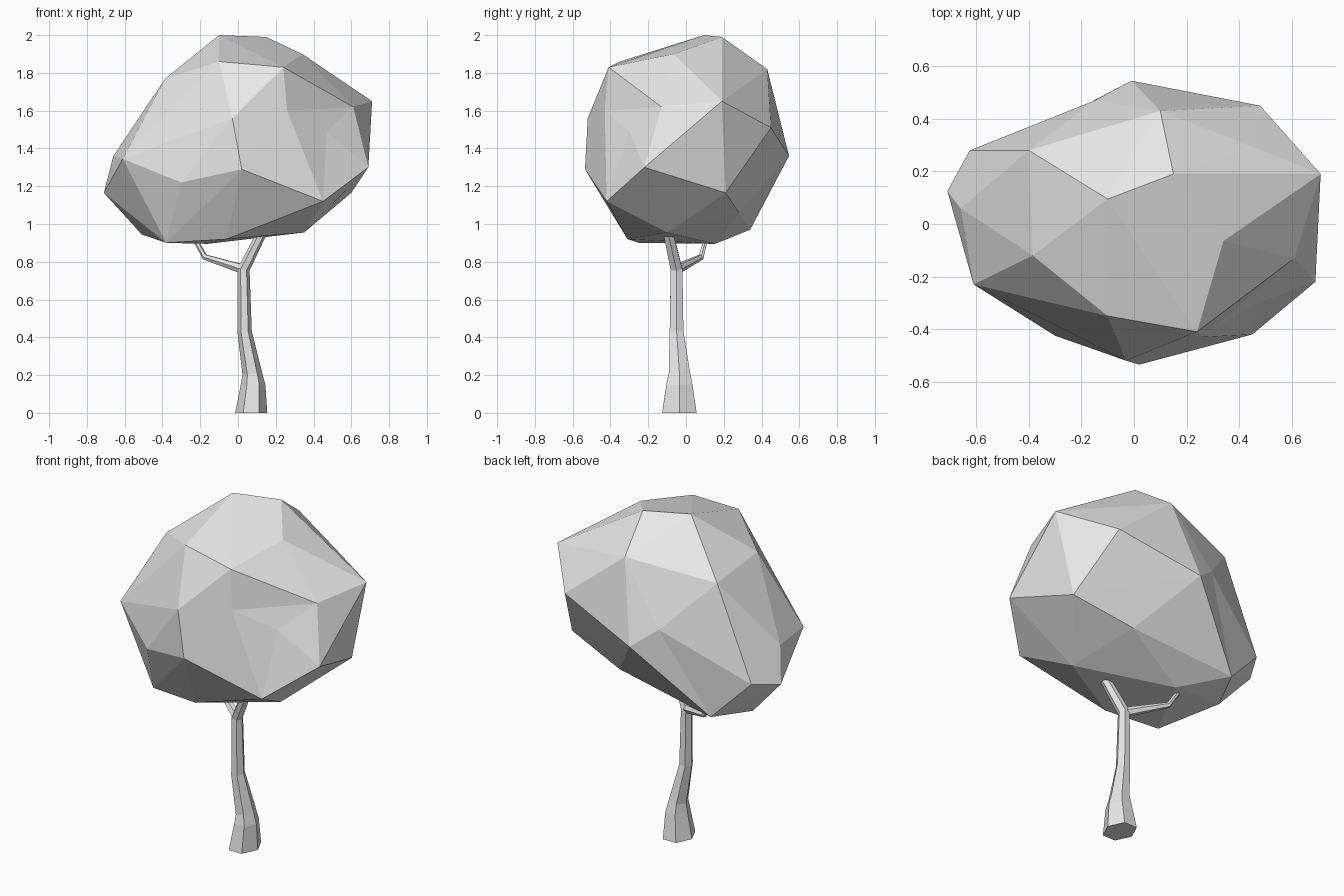
import bpy
import bmesh
from math import cos, sin, tau
from mathutils import Vector

default_cube = bpy.data.objects.get("Cube")
if default_cube:
    bpy.data.objects.remove(default_cube, do_unlink=True)


def make_material(name, colour):
    material = bpy.data.materials.new(name)
    material.use_nodes = True
    material.diffuse_color = colour
    shader = next(n for n in material.node_tree.nodes if n.type == 'BSDF_PRINCIPLED')
    shader.inputs["Base Color"].default_value = colour
    return material


plain_grey = make_material("plain_grey", (0.8, 0.8, 0.8, 1))


def finish(bm, name):
    """Turn the bmesh into a flat-shaded object with outward normals."""
    bmesh.ops.recalc_face_normals(bm, faces=bm.faces)
    mesh = bpy.data.meshes.new(name)
    bm.to_mesh(mesh)
    bm.free()
    mesh.materials.append(plain_grey)
    part = bpy.data.objects.new(name, mesh)
    bpy.context.collection.objects.link(part)
    return part


def limb(name, path, sides=6):
    """Tapered faceted tube through (centre, x radius, y radius) stations."""
    bm = bmesh.new()
    centres = [Vector(station[0]) for station in path]
    rings = []
    last = len(path) - 1
    for i, (centre, radius_x, radius_y) in enumerate(path):
        tangent = centres[min(i + 1, last)] - centres[max(i - 1, 0)]
        if i == 0 and centres[0].z == 0:
            tangent = Vector((0, 0, 1))      # keep the foot flat on the ground
        turn = Vector((0, 0, 1)).rotation_difference(tangent)
        ring = []
        for k in range(sides):
            angle = tau * k / sides
            offset = Vector((radius_x * cos(angle), radius_y * sin(angle), 0))
            ring.append(bm.verts.new(centres[i] + turn @ offset))
        rings.append(ring)
    for lower, upper in zip(rings, rings[1:]):
        for k in range(sides):
            n = (k + 1) % sides
            bm.faces.new((lower[k], lower[n], upper[n], upper[k]))
    bm.faces.new(rings[0])
    bm.faces.new(rings[-1])
    return finish(bm, name)


def faceted_crown(name, corners, dents, middle, push):
    """Hull around all corners; dents are pushed out to join it, then set back."""
    bm = bmesh.new()
    for corner in corners:
        bm.verts.new(corner)
    set_back = []
    for dent in dents:
        target = Vector(dent)
        vert = bm.verts.new(middle + (target - middle) * push)
        set_back.append((vert, target))
    hull = bmesh.ops.convex_hull(bm, input=bm.verts)
    for vert, target in set_back:
        if vert.is_valid:
            vert.co = target
    loose = [v for v in bm.verts if not v.link_faces]
    bmesh.ops.delete(bm, geom=loose, context='VERTS')
    return finish(bm, name)


# Crown, as short groups of corners from the top down
crown_top = [
    (-.1, .095, 2), (.15, .19, 1.99), (.34, -.065, 1.9), (.24, -.41, 1.83),
    (-.1, -.35, 1.86), (-.385, -.12, 1.77), (-.4, .28, 1.74), (.1, .43, 1.82),
    (.46, .29, 1.72),
]
crown_sides = [
    (.71, .19, 1.65), (.69, -.22, 1.3), (.48, .45, 1.51), (-.01, .545, 1.36),
    (-.03, -.52, 1.56), (.02, -.535, 1.29), (-.3, -.425, 1.22),
    (-.61, -.23, 1.345), (-.66, .06, 1.36), (-.71, .125, 1.165),
    (-.625, .28, 1.2), (.6, .21, 1.165), (.45, -.42, 1.12),
]
crown_underside = [
    (.24, .28, 1.06), (.35, -.1, .955), (-.4, .34, .97), (-.51, .1, .945),
    (-.38, -.25, .9), (-.16, .155, .895), (-.06, -.31, .92),
]
crown_dents = [
    (-.19, -.34, 1.55), (.47, -.3, 1.49), (.26, -.43, 1.6),
    (.61, -.13, 1.62), (-.15, .47, 1.47),
]
faceted_crown("leaf_crown", crown_top + crown_sides + crown_underside,
              crown_dents, Vector((0, 0, 1.45)), 1.12)

# Trunk bending into the main branch
limb("trunk", [
    ((.07, -.035, 0), .085, .105),
    ((.08, -.035, .15), .065, .08),
    ((.075, -.035, .21), .052, .065),
    ((.035, -.05, .43), .038, .042),
    ((.03, -.05, .76), .032, .036),
    ((.15, -.105, 1), .025, .028),
])

# Thin side branch holding the far side of the crown
limb("side_branch", [
    ((.03, -.05, .76), .028, .028),
    ((-.175, .08, .825), .016, .016),
    ((-.24, .11, .94), .012, .012),
])
